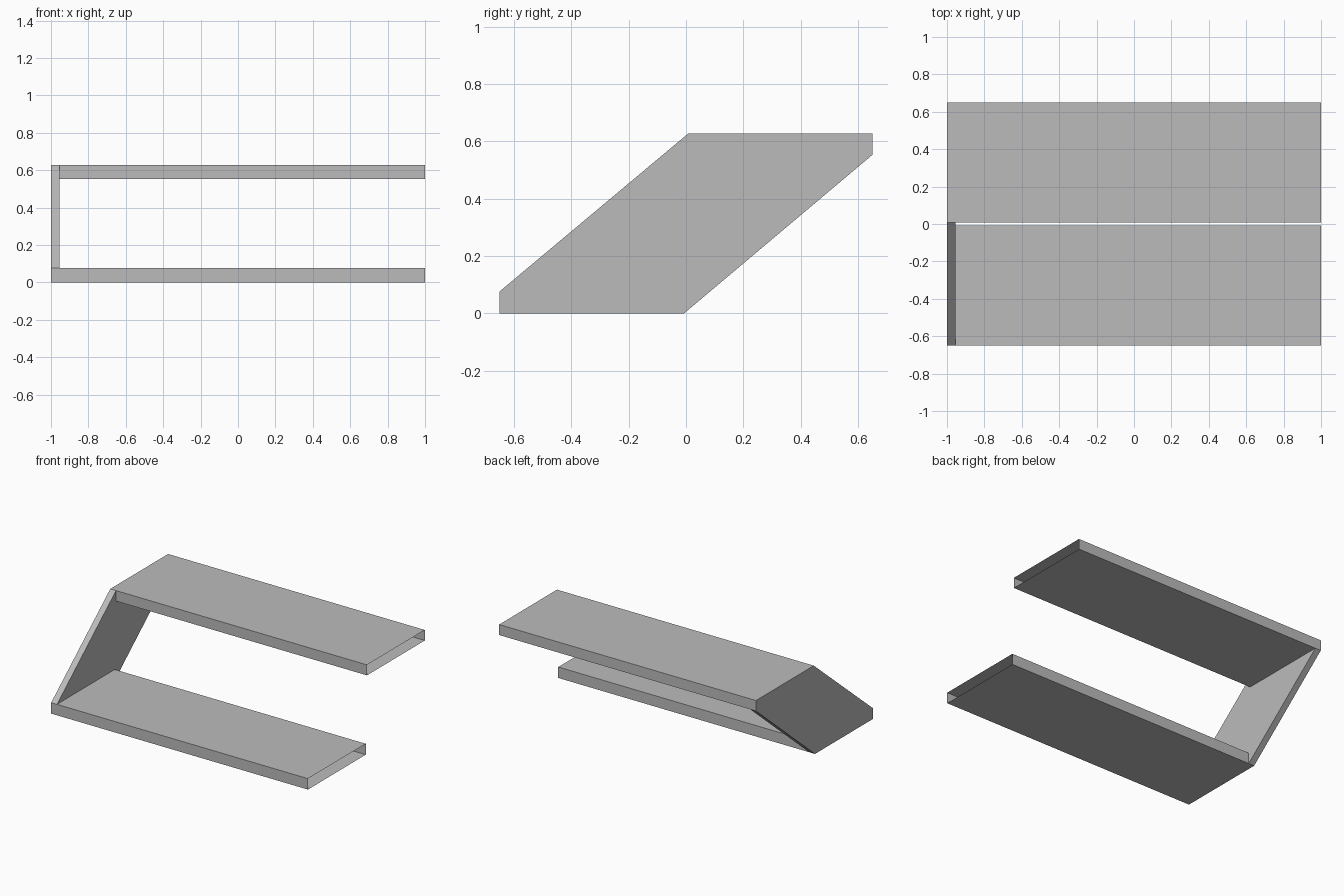
import bpy
import bmesh

# Remove the default object
cube = bpy.data.objects.get("Cube")
if cube:
    bpy.data.objects.remove(cube, do_unlink=True)

# Single plain grey
grey = bpy.data.materials.new("plain_grey")
grey.use_nodes = True
COLOUR = (0.5, 0.5, 0.5, 1.0)
grey.diffuse_color = COLOUR
grey.node_tree.nodes["Principled BSDF"].inputs["Base Color"].default_value = COLOUR


def prism(name, profile, x0, x1, open_end=False):
    """Extrude a (y, z) profile along x; the +x end may be left open."""
    bm = bmesh.new()
    start = bm.faces.new([bm.verts.new((x0, y, z)) for y, z in profile])
    result = bmesh.ops.extrude_face_region(bm, geom=[start], use_keep_orig=True)
    moved = [g for g in result["geom"] if isinstance(g, bmesh.types.BMVert)]
    bmesh.ops.translate(bm, verts=moved, vec=(x1 - x0, 0, 0))
    bmesh.ops.recalc_face_normals(bm, faces=bm.faces)
    if open_end:
        ends = [f for f in bm.faces if all(abs(v.co.x - x1) < 1e-5 for v in f.verts)]
        bmesh.ops.delete(bm, geom=ends, context="FACES")
        # The end against the panel is covered, so the tube needs no cap there
        caps = [f for f in bm.faces if all(abs(v.co.x - x0) < 1e-5 for v in f.verts)]
        bmesh.ops.delete(bm, geom=caps, context="FACES")
    mesh = bpy.data.meshes.new(name)
    bm.to_mesh(mesh)
    bm.free()
    mesh.materials.append(grey)
    obj = bpy.data.objects.new(name, mesh)
    bpy.context.collection.objects.link(obj)
    return obj


def rectangle(y0, y1, z0, z1):
    return [(y0, z0), (y1, z0), (y1, z1), (y0, z1)]


DEPTH, TOP = 0.65, 0.627          # half depth and overall height
LOW_TOP, HIGH_BOTTOM = 0.077, 0.553
GAP = 0.007                       # half gap between the shelves in plan
LEFT, RIGHT, PANEL = -1.0, 1.0, -0.955

# Hollow shelves, open at the free end
prism("lower_shelf", rectangle(-DEPTH, -GAP, 0, LOW_TOP), LEFT, RIGHT, True)
prism("upper_shelf", rectangle(GAP, DEPTH, HIGH_BOTTOM, TOP), LEFT, RIGHT, True)

# Slanted side panel joining both shelves
prism("side_panel", [(-DEPTH, 0), (-GAP, 0), (DEPTH, HIGH_BOTTOM),
                     (DEPTH, TOP), (GAP, TOP), (-DEPTH, LOW_TOP)], LEFT, PANEL)
